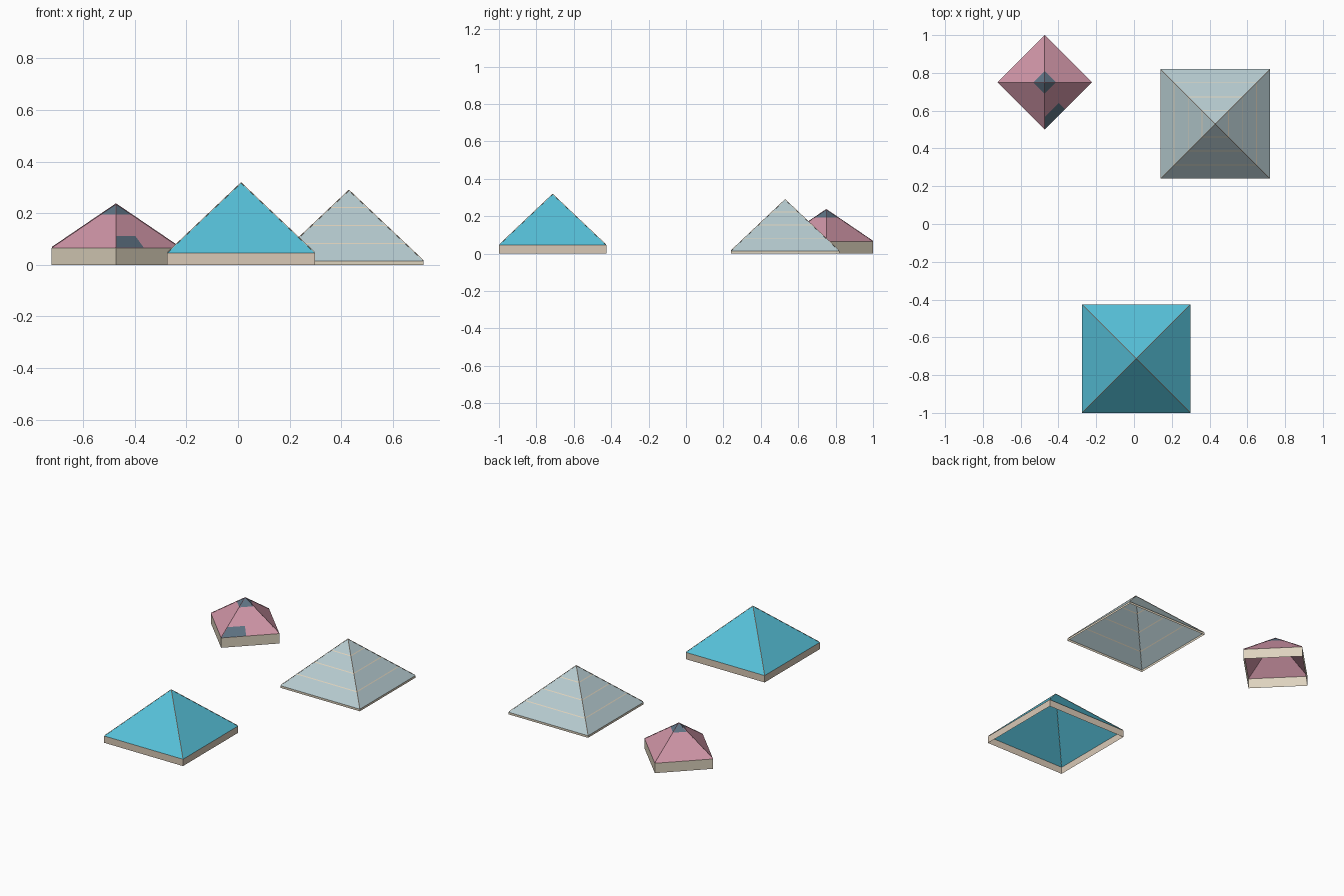
import bpy, bmesh, math
from mathutils import Vector

cube = bpy.data.objects.get("Cube")
if cube:
    bpy.data.objects.remove(cube, do_unlink=True)


def material(name, r, g, b):
    """Flat material from 0-255 screen values, stored as linear."""
    lin = [((c / 255 + 0.055) / 1.055) ** 2.4 for c in (r, g, b)] + [1]
    m = bpy.data.materials.new(name)
    m.use_nodes = True
    m.diffuse_color = lin
    m.node_tree.nodes["Principled BSDF"].inputs["Base Color"].default_value = lin
    return m


TURQUOISE = material("turquoise", 86, 192, 216)
GREY = material("pale_grey", 181, 202, 207)
PINK = material("dusty_pink", 207, 149, 166)
SLATE = material("slate", 94, 115, 132)
TAN = material("tan", 217, 201, 182)
CREAM = material("cream", 222, 211, 190)


def make_object(name, bm, mats):
    me = bpy.data.meshes.new(name)
    bm.to_mesh(me)
    bm.free()
    for m in mats:
        me.materials.append(m)
    ob = bpy.data.objects.new(name, me)
    bpy.context.collection.objects.link(ob)
    return ob


def corners(centre, radius, turn, z):
    return [Vector((centre[0] + radius * math.cos(turn + i * math.pi / 2),
                    centre[1] + radius * math.sin(turn + i * math.pi / 2), z))
            for i in range(4)]


def tent(name, centre, radius, turn, eave, peak, mats, wall_mat, trim_mat, bands=()):
    """Open square tent; bands are (bottom, top) heights in the second colour."""
    # Low walls
    bm = bmesh.new()
    low, high = ([bm.verts.new(p) for p in corners(centre, radius, turn, z)] for z in (0, eave))
    for i in range(4):
        j = (i + 1) % 4
        bm.faces.new((low[i], low[j], high[j], high[i]))
    make_object(name + "_walls", bm, [wall_mat])

    # Sloping roof, sliced level by level
    bm = bmesh.new()
    apex = bm.verts.new((centre[0], centre[1], peak))
    heights = sorted({eave, *(z for band in bands for z in band if z < peak)})
    rings = [[bm.verts.new(p) for p in corners(centre, radius * (peak - z) / (peak - eave), turn, z)]
             for z in heights]
    for k, ring in enumerate(rings):
        top = rings[k + 1] if k + 1 < len(rings) else None
        middle = (heights[k] + (heights[k + 1] if top else peak)) / 2
        banded = any(a < middle < b for a, b in bands)
        for i in range(4):
            j = (i + 1) % 4
            loop = (ring[i], ring[j], top[j], top[i]) if top else (ring[i], ring[j], apex)
            bm.faces.new(loop).material_index = int(banded)
    make_object(name + "_roof", bm, mats)

    # Fine trim along the four hips
    bm = bmesh.new()
    tip = Vector((centre[0], centre[1], peak))
    for foot in corners(centre, radius, turn, eave):
        start = foot.lerp(tip, 0.01)
        along = tip - start
        turn_to = along.to_track_quat('Z', 'Y')
        rod = bmesh.ops.create_cone(bm, segments=4, radius1=0.002, radius2=0.002,
                                    depth=along.length, cap_ends=True)["verts"]
        for v in rod:
            v.co = turn_to @ v.co + (start + tip) / 2 + Vector((0, 0, 0.001))
    make_object(name + "_hip_trim", bm, [trim_mat])


quarter = math.pi / 4
tent("front_tent", (0.012, -0.713), 0.287 * math.sqrt(2), quarter, 0.045, 0.317,
     [TURQUOISE], TAN, TAN)
tent("striped_tent", (0.43, 0.53), 0.29 * math.sqrt(2), quarter, 0.014, 0.288,
     [GREY, CREAM], CREAM, TAN, [(z, z + 0.004) for z in (0.08, 0.151, 0.22)])
tent("small_tent", (-0.473, 0.75), 0.25, 0, 0.065, 0.235,
     [PINK, SLATE], CREAM, PINK, [(0.194, 1)])

# Slate patch lying on one slope of the small tent, beside its front hip
foot, side, tip = Vector((-0.473, 0.5, 0.065)), Vector((-0.223, 0.75, 0.065)), Vector((-0.473, 0.75, 0.235))
eave_dir = side - foot
normal = eave_dir.cross(tip - foot).normalized()
rise = 0.265
up = (foot + side) / 2
slope = tip - up
bm = bmesh.new()
outline = [foot, foot + eave_dir * 0.43, foot + eave_dir * 0.43 + slope * rise, foot.lerp(tip, rise)]
bm.faces.new([bm.verts.new(p + normal * 0.0015) for p in outline])
make_object("small_tent_patch", bm, [SLATE])
